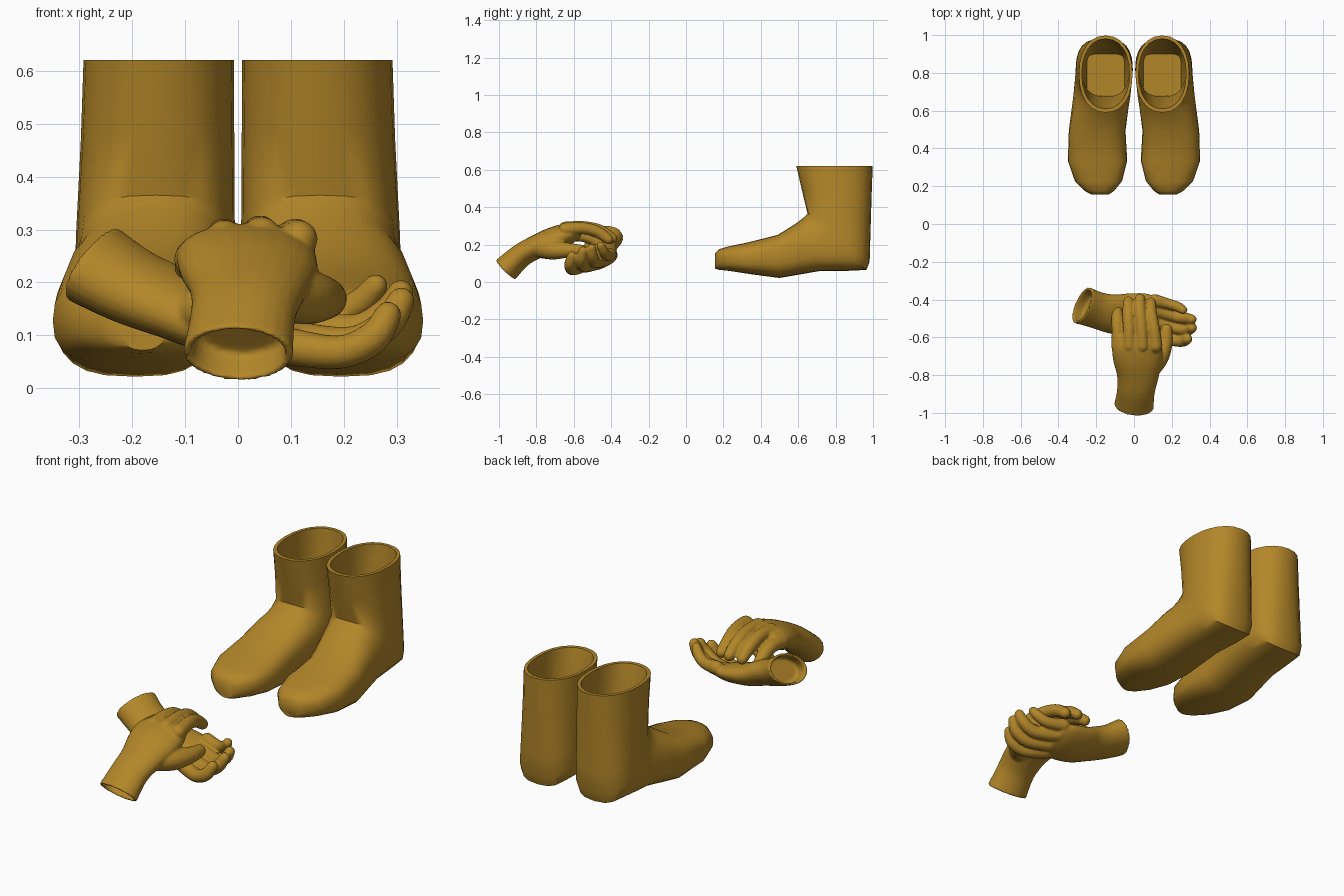
import bpy, bmesh, math
from mathutils import Vector

ochre = bpy.data.materials.new("ochre")
ochre.diffuse_color = (0.45, 0.24, 0.022, 1)


def skin_rings(bm, rings):
    """Joins a list of point rings into one closed skin."""
    loops = [[bm.verts.new(p) for p in r] for r in rings]
    n = len(loops[0])
    for a, b in zip(loops, loops[1:]):
        for i in range(n):
            bm.faces.new((a[i], a[(i + 1) % n], b[(i + 1) % n], b[i]))
    bm.faces.new(loops[0][::-1])
    bm.faces.new(loops[-1])


def make_object(name, bm):
    bmesh.ops.recalc_face_normals(bm, faces=bm.faces[:])
    me = bpy.data.meshes.new(name)
    bm.to_mesh(me)
    bm.free()
    ob = bpy.data.objects.new(name, me)
    bpy.context.collection.objects.link(ob)
    me.materials.append(ochre)
    return ob


def spline(stations, steps=4):
    """Catmull-Rom through stations of any number of channels."""
    p = [stations[0]] + list(stations) + [stations[-1]]
    out = []
    for k in range(1, len(p) - 2):
        for s in range(steps):
            t = s / steps
            out.append([0.5 * (2 * b + (c - a) * t + (2 * a - 5 * b + 4 * c - d) * t * t
                               + (3 * b - a - 3 * c + d) * t ** 3)
                        for a, b, c, d in zip(*p[k - 1:k + 3])])
    return out + [list(stations[-1])]


def limb(bm, stations, up, open_start=False, sides=24):
    """Elliptic tube (x, y, z, half width, half thickness) with round ends,
    or with a hollow cut at the start."""
    st = spline(stations)
    pos = [Vector(s[:3]) for s in st]
    up = Vector(up)

    def ring(c, t, w, h):
        side = up.cross(t).normalized()
        top = t.cross(side)
        return [c + side * w * math.cos(2 * math.pi * i / sides)
                + top * h * math.sin(2 * math.pi * i / sides) for i in range(sides)]

    tang = [(pos[min(i + 1, len(pos) - 1)] - pos[max(i - 1, 0)]).normalized()
            for i in range(len(pos))]
    rings = [ring(c, t, s[3], s[4]) for c, t, s in zip(pos, tang, st)]
    angles = [math.radians(a) for a in (25, 48, 68, 84)]

    def cap(i, sign):
        w, h = st[i][3:]
        return [ring(pos[i] + tang[i] * sign * min(w, h) * math.sin(a), tang[i],
                     w * math.cos(a), h * math.cos(a)) for a in angles]

    if open_start:
        w, h = st[0][3:]
        start = [ring(pos[0] + tang[0] * d, tang[0], w * k, h * k)
                 for d, k in ((0.06, 0.75), (0.05, 0.82), (0, 0.86))]
    else:
        start = cap(0, -1)[::-1]
    skin_rings(bm, start + rings + cap(-1, 1))


def hand(name, arm, digits, up):
    bm = bmesh.new()
    limb(bm, arm, up, open_start=True)
    for d in digits:
        limb(bm, [(*p[:3], p[3], p[3]) for p in d], up, sides=16)
    ob = make_object(name, bm)
    re = ob.modifiers.new("fuse", 'REMESH')
    re.mode = 'VOXEL'
    re.voxel_size = 0.006
    re.use_smooth_shade = True
    sm = ob.modifiers.new("soften", 'SMOOTH')
    sm.factor = 0.5
    sm.iterations = 3


# upper hand: palm down, fingers to the back
fingers = []
for x0, x1, tip, dz in ((0.115, 0.09, -0.415, -0.006), (0.045, 0.032, -0.395, 0),
                        (-0.025, -0.03, -0.41, -0.006), (-0.085, -0.088, -0.45, -0.045)):
    y0, k = -0.645, tip + 0.645
    fingers.append([(x0, y0, 0.288 + dz, 0.036),
                    (x0 * 0.6 + x1 * 0.4, y0 + k * 0.4, 0.294 + dz, 0.032),
                    (x1, y0 + k * 0.75, 0.274 + dz, 0.032),
                    (x1, tip, 0.235 + dz, 0.027)])
thumb = [(0.07, -0.79, 0.18, 0.05), (0.13, -0.71, 0.172, 0.052),
         (0.165, -0.63, 0.17, 0.04), (0.172, -0.56, 0.168, 0.032)]
hand("left_hand",
     [(0, -0.965, 0.065, 0.105, 0.073), (0.01, -0.885, 0.14, 0.1, 0.064),
      (0.02, -0.80, 0.188, 0.112, 0.064), (0.02, -0.72, 0.222, 0.13, 0.068),
      (0.015, -0.65, 0.25, 0.132, 0.062), (0.012, -0.61, 0.262, 0.12, 0.05)],
     fingers + [thumb], (0, 0, 1))

# lower hand: palm up, cupped, fingers to the right
fingers = [
    [(0.09, -0.57, 0.08, 0.036), (0.19, -0.61, 0.068, 0.032), (0.255, -0.62, 0.095, 0.031), (0.283, -0.61, 0.138, 0.026)],
    [(0.11, -0.515, 0.09, 0.036), (0.215, -0.55, 0.085, 0.032), (0.28, -0.56, 0.12, 0.031), (0.308, -0.55, 0.165, 0.026)],
    [(0.115, -0.455, 0.115, 0.036), (0.22, -0.49, 0.108, 0.032), (0.28, -0.5, 0.14, 0.03), (0.307, -0.505, 0.18, 0.025)],
    [(0.11, -0.405, 0.148, 0.034), (0.19, -0.425, 0.143, 0.028), (0.235, -0.44, 0.165, 0.027), (0.26, -0.455, 0.193, 0.023)],
]
thumb = [(-0.1, -0.52, 0.14, 0.045), (-0.05, -0.585, 0.15, 0.043),
         (0.02, -0.63, 0.165, 0.034), (0.08, -0.64, 0.18, 0.028)]
hand("right_hand",
     [(-0.275, -0.43, 0.235, 0.105, 0.076), (-0.2, -0.455, 0.192, 0.1, 0.068),
      (-0.12, -0.475, 0.16, 0.107, 0.062), (-0.04, -0.48, 0.128, 0.117, 0.056),
      (0.05, -0.48, 0.112, 0.118, 0.048), (0.10, -0.48, 0.108, 0.105, 0.038)],
     fingers + [thumb], (0, -0.3, 1))

# boots: rings as (front y, z, back y, z, centre x, half width, squareness),
# from the inner floor up to the rim, down the shaft, round the heel to the toe
BOOT = [
    (0.68, 0.12, 0.90, 0.12, 0.15, 0.10, 6),
    (0.675, 0.36, 0.955, 0.36, 0.15, 0.122, 2.6),
    (0.61, 0.62, 0.98, 0.62, 0.15, 0.126, 2.2),
    (0.59, 0.62, 0.998, 0.62, 0.15, 0.142, 2.2),
    (0.62, 0.49, 0.992, 0.45, 0.152, 0.145, 2.3),
    (0.65, 0.365, 0.985, 0.22, 0.156, 0.15, 2.5),
    (0.635, 0.35, 0.982, 0.11, 0.158, 0.15, 2.8),
    (0.625, 0.342, 0.965, 0.065, 0.16, 0.15, 2.8),
    (0.60, 0.322, 0.86, 0.06, 0.165, 0.15, 2.8),
    (0.575, 0.305, 0.72, 0.06, 0.175, 0.15, 2.8),
    (0.49, 0.252, 0.50, 0.022, 0.195, 0.15, 2.8),
    (0.33, 0.212, 0.34, 0.043, 0.193, 0.157, 2.8),
    (0.225, 0.19, 0.23, 0.06, 0.188, 0.125, 2.7),
    (0.175, 0.175, 0.175, 0.066, 0.183, 0.078, 2.5),
    (0.156, 0.155, 0.155, 0.072, 0.18, 0.045, 2.3),
]


def spow(v, n):
    return math.copysign(abs(v) ** (2 / n), v)


def boot(name, sign, sides=24):
    bm = bmesh.new()
    rings = []
    for ay, az, by, bz, cx, w, n in BOOT:
        a, b = Vector((0, ay, az)), Vector((0, by, bz))
        ring = []
        for i in range(sides):
            t = 2 * math.pi * i / sides
            p = (a + b) / 2 + (a - b) / 2 * spow(math.cos(t), n)
            p.x = sign * (cx + w * spow(math.sin(t), n))
            ring.append(p)
        rings.append(ring)
    skin_rings(bm, rings)
    ob = make_object(name, bm)
    bpy.ops.object.select_all(action='DESELECT')
    ob.select_set(True)
    bpy.context.view_layer.objects.active = ob
    bpy.ops.object.shade_smooth_by_angle(angle=math.radians(45))


boot("right_boot", 1)
boot("left_boot", -1)
